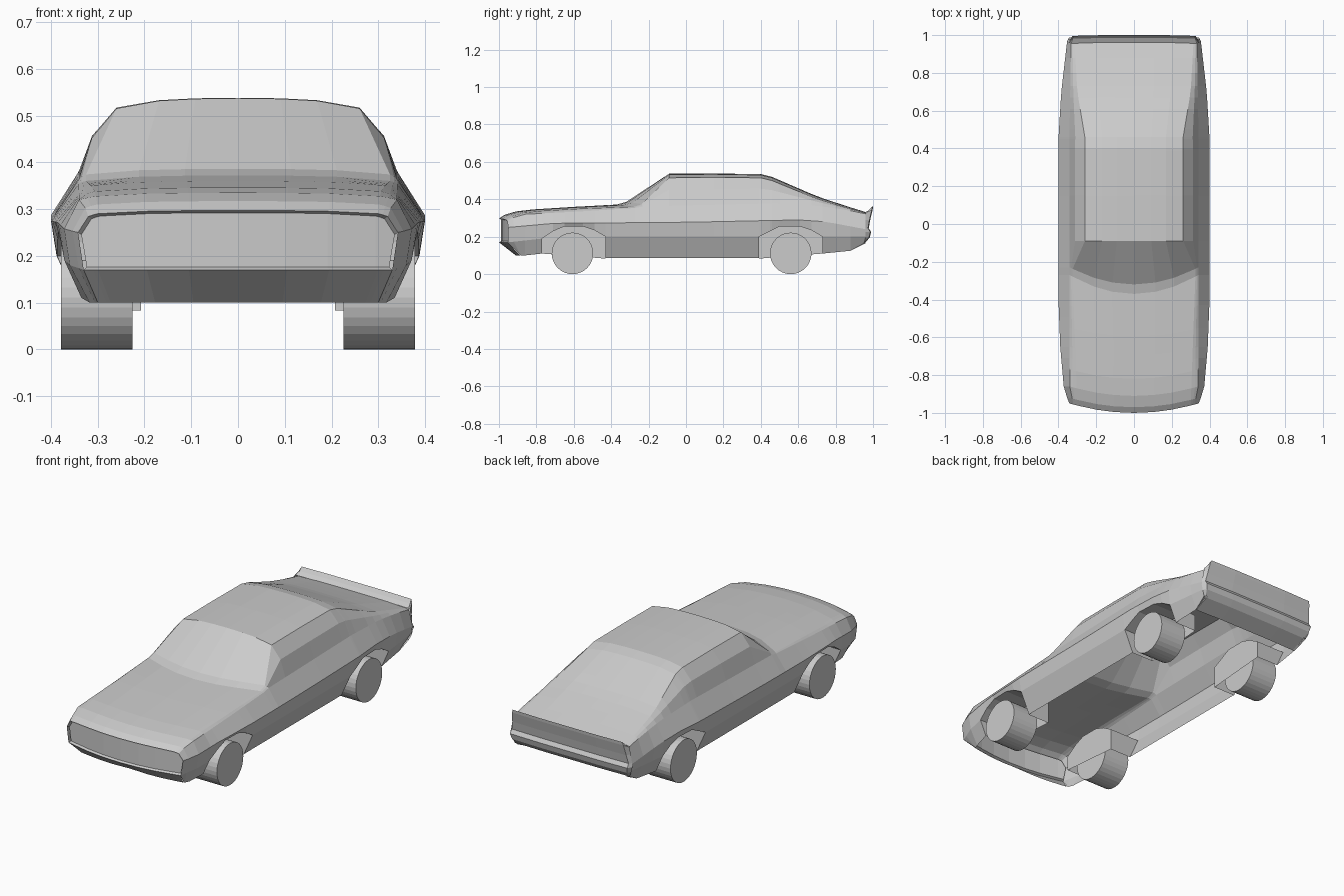
import bpy, bmesh, math

if "Cube" in bpy.data.objects:
    bpy.data.objects.remove(bpy.data.objects["Cube"])


def at(curve, y):
    """Linear interpolation along a list of (y, value)."""
    if y <= curve[0][0]:
        return curve[0][1]
    for (y0, v0), (y1, v1) in zip(curve, curve[1:]):
        if y <= y1:
            return v0 + (v1 - v0) * (y - y0) / (y1 - y0)
    return curve[-1][1]


def grid_object(name, rows, skip=lambda i, j: False, cap=None, flip=True):
    """Skin a grid of points, mirrored over x = 0."""
    bm = bmesh.new()
    for s in (1, -1):
        vs = [[bm.verts.new((s * x, y, z)) for x, y, z in r] for r in rows]
        for i in range(len(vs) - 1):
            for j in range(len(vs[0]) - 1):
                if not skip(i, j):
                    bm.faces.new((vs[i][j], vs[i + 1][j], vs[i + 1][j + 1], vs[i][j + 1]))
        if cap is not None:
            bm.faces.new(vs[cap])
    bmesh.ops.remove_doubles(bm, verts=bm.verts, dist=0.0005)
    bmesh.ops.dissolve_degenerate(bm, edges=bm.edges, dist=0.0005)
    loose = [v for v in bm.verts if not v.link_faces]
    bmesh.ops.delete(bm, geom=loose, context='VERTS')
    bmesh.ops.recalc_face_normals(bm, faces=bm.faces)
    me = bpy.data.meshes.new(name)
    bm.to_mesh(me)
    bm.free()
    ob = bpy.data.objects.new(name, me)
    bpy.context.collection.objects.link(ob)
    return ob


# Wheel arch outlines (y, z)
FRONT_ARCH = [(-.77, .19), (-.71, .23), (-.65, .255), (-.55, .255), (-.49, .235), (-.43, .20)]
REAR_ARCH = [(.39, .20), (.45, .23), (.50, .255), (.61, .255), (.67, .235), (.73, .20)]

# Body lines as functions of length
BOW = [(-.95, .05), (-.8, .05), (-.55, .045), (-.27, .10), (-.23, .09), (-.09, 0)]
SILL_X = [(-.95, .30), (-.77, .335), (.73, .335), (.96, .32)]
SILL_Z = [(-.95, .10), (-.86, .10), (-.77, .11), (-.43, .085), (.39, .085), (.73, .11), (.88, .125), (.96, .165)]
LOW_X = [(-.95, .33), (-.86, .36), (-.7, .38), (-.4, .388), (.45, .388), (.73, .375), (.96, .347)]
LOW_Z = [(-.95, .17)] + FRONT_ARCH + REAR_ARCH + [(.96, .20)]
WIDE_X = [(-.95, .342), (-.88, .37), (-.66, .39), (-.4, .40), (.45, .40), (.7, .385), (.96, .355)]
WIDE_Z = [(-.95, .25), (-.7, .272), (0, .277), (.6, .29), (.75, .28), (.96, .24)]
SHOULDER_X = [(-.95, .32), (-.86, .34), (.46, .342), (.96, .333)]
SHOULDER_Z = [(-.95, .284), (-.92, .302), (-.86, .32), (-.55, .336), (-.27, .354), (-.23, .362),
              (.46, .378), (.7, .366), (.85, .345), (.96, .322)]
EDGE_X = [(-.95, .30), (-.27, .325), (-.23, .325), (-.09, .26), (.46, .26), (.7, .30), (.96, .315)]
EDGE_DROP = [(-.95, .007), (-.23, .012), (-.09, .022), (.46, .02), (.7, .014), (.96, .005)]
TOP_Z = [(-.95, .297), (-.92, .317), (-.86, .335), (-.77, .346), (-.55, .36), (-.27, .372), (-.23, .386),
         (-.09, .537), (.15, .538), (.40, .535), (.46, .52), (.7, .416), (.85, .366), (.96, .332)]


def section(ys):
    f, top = at(EDGE_X, ys), at(TOP_Z, ys)
    fz = top - at(EDGE_DROP, ys)
    d, dz = at(SHOULDER_X, ys), at(SHOULDER_Z, ys)
    bulge = .08 * (fz - dz)
    half = [(at(SILL_X, ys), at(SILL_Z, ys)), (at(LOW_X, ys), at(LOW_Z, ys)),
            (at(WIDE_X, ys), at(WIDE_Z, ys)), (d, dz),
            ((d + f) / 2 + bulge, (dz + fz) / 2 + bulge), (f, fz),
            (f * .65, top - (top - fz) * .25), (f * .35, top - (top - fz) * .06), (0, top)]
    pts = [(x, ys - at(BOW, ys) * (1 - min(1, x / .34) ** 2), z) for x, z in half]
    pts[0] = (pts[0][0], max(ys, -.885), pts[0][2])
    return pts


# Body shell, open below and at the wheel arches
stations = [-.95, -.92, -.86] + [p[0] for p in FRONT_ARCH] + [-.27, -.23, -.09, .15]
stations += [p[0] for p in REAR_ARCH] + [.40, .46, .80, .88, .96]
stations.sort()


def in_arch(i, j):
    mid = (stations[i] + stations[i + 1]) / 2
    return j == 0 and (-.77 < mid < -.43 or .39 < mid < .73)


grid_object("body_shell", [section(y) for y in stations], in_arch)

# Nose: recessed grille panel and the chin below it
nose = section(-.95)
columns = []
for x, y, z in reversed(nose[2:]):
    bx = min(x, .33)
    by = -.95 - .05 * (1 - min(1, bx / .34) ** 2)
    columns.append([(x, y, z), (x * .98, y + .012, z - .005), (bx * .98, by + .012, .176),
                    (bx, by, .17), (bx * .909, by + .065 + .03 * (1 - bx / .33), .10)])
grid_object("grille_and_chin", columns)

# Tail: lip spoiler, rear panel, bumper ridge and valance (half width, y, z)
tail = [(.333, .96, .330), (.325, .985, .343), (.322, 1.0, .362), (.328, .998, .345),
        (.335, .985, .29), (.343, .977, .245), (.345, .99, .225), (.338, .982, .195),
        (.325, .955, .165), (.315, .88, .125)]
rows = []
for w, y, z in tail:
    edge = (w + .012, min(y, .96), min(z, .326))
    rows.append([edge, (w, y - .004, z), (w * .5, y, z), (0, y, z)])
grid_object("tail_panel", rows)

# Wheel wells with a closed inner wall
for name, arch, z0, z1 in (("front", FRONT_ARCH, .11, .083), ("rear", REAR_ARCH, .083, .11)):
    outline = [(arch[0][0], z0)] + arch + [(arch[-1][0], z1)]
    inner = [(.207, y, z) for y, z in outline]
    outer = [(.335 if z < .15 else at(LOW_X, y), y, z) for y, z in outline]
    grid_object(name + "_wheel_wells", [inner, outer], cap=0)

# Wheels
for name, y in (("front", -.607), ("rear", .56)):
    for side, s in (("left", 1), ("right", -1)):
        bpy.ops.mesh.primitive_cylinder_add(vertices=32, radius=.111, depth=.153,
                                            location=(s * .302, y, .111),
                                            rotation=(0, math.pi / 2, 0))
        bpy.context.object.name = f"{name}_{side}_wheel"
